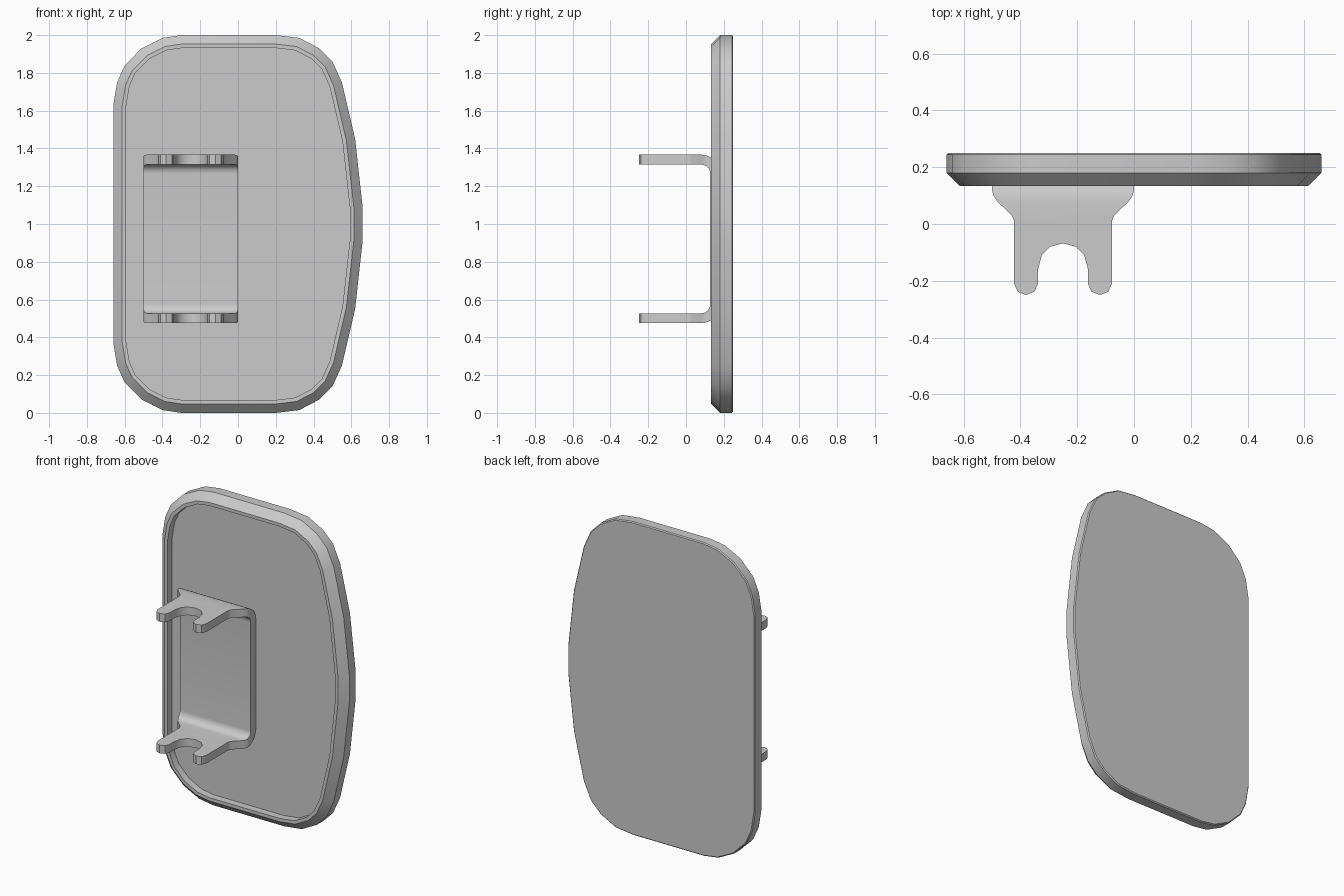
import bpy, bmesh, math
from mathutils import Vector

cube = bpy.data.objects.get("Cube")
if cube:
    bpy.data.objects.remove(cube)

grey = bpy.data.materials.new("light_grey")
grey.use_nodes = True
grey.diffuse_color = (0.6, 0.6, 0.6, 1)
grey.node_tree.nodes["Principled BSDF"].inputs["Base Color"].default_value = (0.6, 0.6, 0.6, 1)


def inset(outline, d):
    """Move a counter-clockwise outline inward by d with mitred corners."""
    result = []
    for i, p in enumerate(outline):
        a = (p - outline[i - 1]).normalized()
        b = (outline[(i + 1) % len(outline)] - p).normalized()
        na, nb = Vector((-a.y, a.x)), Vector((-b.y, b.x))
        result.append(p + (na + nb) * d / (1 + na.dot(nb)))
    return result


def loft(name, rings):
    """Skin a stack of equal-length rings and cap both ends."""
    bm = bmesh.new()
    loops = [[bm.verts.new(p) for p in ring] for ring in rings]
    for lower, upper in zip(loops, loops[1:]):
        for i in range(len(lower)):
            bm.faces.new((lower[i - 1], lower[i], upper[i], upper[i - 1]))
    bm.faces.new(loops[0])
    bm.faces.new(loops[-1])
    bmesh.ops.recalc_face_normals(bm, faces=bm.faces)
    mesh = bpy.data.meshes.new(name)
    bm.to_mesh(mesh)
    bm.free()
    mesh.materials.append(grey)
    obj = bpy.data.objects.new(name, mesh)
    bpy.context.collection.objects.link(obj)
    return obj


def smooth(obj, degrees):
    bpy.ops.object.select_all(action='DESELECT')
    obj.select_set(True)
    bpy.context.view_layer.objects.active = obj
    bpy.ops.object.shade_smooth_by_angle(angle=math.radians(degrees))


# Panel: upper half of the outline, mirrored about its mid height
upper = [(0.66, 0.09), (0.62, 0.45), (0.55, 0.75), (0.5, 0.86), (0.43, 0.93),
         (0.325, 0.985), (0.2, 1), (-0.3, 1), (-0.4, 0.985), (-0.51, 0.93),
         (-0.6, 0.84), (-0.64, 0.75), (-0.66, 0.63)]
outline = [Vector(p) for p in upper] + [Vector((x, -z)) for x, z in reversed(upper)]

# Each layer is (inset, depth): rounded back edge, side, front chamfer, lip, recess
layers = [(0.006, 0.25), (0, 0.244), (0, 0.18), (0.047, 0.133), (0.068, 0.133), (0.068, 0.18)]
panel = loft("panel", [[(p.x, y, p.y + 1) for p in inset(outline, d)] for d, y in layers])
smooth(panel, 28)

# Bracket: bent U-shaped strip, seen from the side
MID, HALF, THICK, BEND = 0.921, 0.446, 0.052, 0.08


def bent(radius, height):
    """Upper half of one side of the strip, from the open end to the plate."""
    arc = [math.pi / 2 * i / 8 for i in range(9)]
    return [(-0.3, height)] + [(BEND + radius * math.sin(a), height - radius + radius * math.cos(a))
                               for a in arc]


outer, inner = bent(0.1, HALF), bent(0.1 - THICK, HALF - THICK)
section = (outer + [(y, -z) for y, z in reversed(outer)]
           + inner[::-1] and outer + [(y, -z) for y, z in reversed(outer)]
           + [(y, -z) for y, z in inner] + inner[::-1])
bracket = loft("bracket", [[(x, y, z + MID) for y, z in section] for x in (-0.6, 0.1)])

# Forked plan shape that trims the strip, mirrored about its centre line
half_plan = [(0.25, 0.3), (0.25, 0.12), (0.245, 0.1), (0.232, 0.08), (0.18, 0.03), (0.172, 0.01),
             (0.172, -0.21), (0.16, -0.238), (0.13, -0.25), (0.1, -0.238), (0.088, -0.21),
             (0.088, -0.16), (0.075, -0.11), (0.045, -0.08), (0, -0.068)]
plan = half_plan + [(-x, y) for x, y in reversed(half_plan[:-1])]
trim = loft("bracket_trim", [[(x - 0.25, y, z) for x, y in plan] for z in (0.3, 1.6)])
trim.hide_render = True

cut = bracket.modifiers.new("fork_shape", 'BOOLEAN')
cut.operation, cut.solver, cut.object = 'INTERSECT', 'EXACT', trim
bpy.ops.object.select_all(action='DESELECT')
bracket.select_set(True)
bpy.context.view_layer.objects.active = bracket
bpy.ops.object.modifier_apply(modifier=cut.name)
bpy.data.objects.remove(trim)
smooth(bracket, 35)
